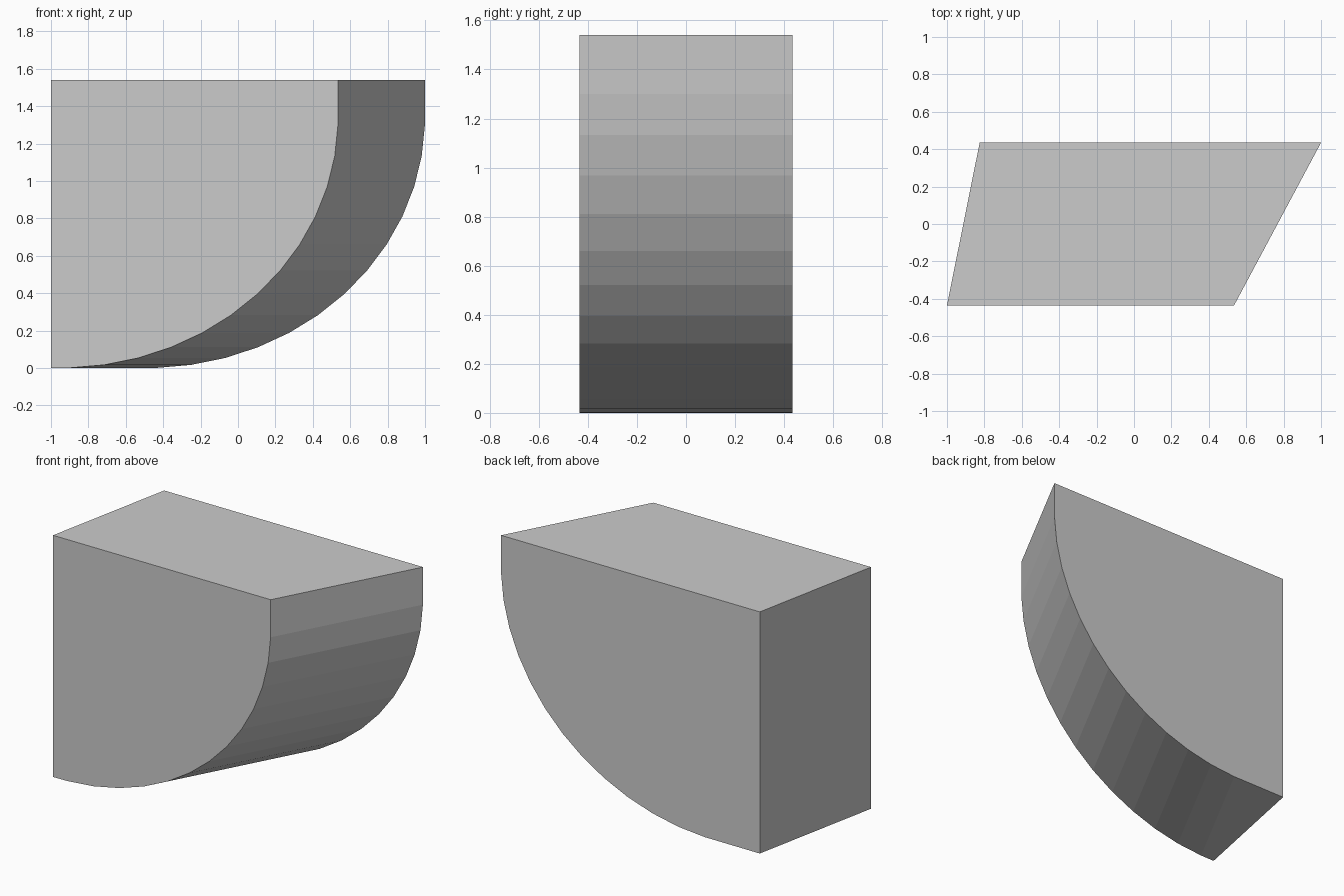
import bpy
import bmesh
from math import cos, sin, radians

cube = bpy.data.objects.get("Cube")
if cube:
    bpy.data.objects.remove(cube, do_unlink=True)

HEIGHT = 1.54
HALF_DEPTH = 0.435
RADIUS_X, RADIUS_Z = 1.485, 1.34
SEGMENTS, STEP, START = 12, 7.2, 1.7

# Single plain grey
grey = bpy.data.materials.new("plain_grey")
grey.use_nodes = True
colour = (0.6, 0.6, 0.6, 1)
grey.diffuse_color = colour
grey.node_tree.nodes["Principled BSDF"].inputs["Base Color"].default_value = colour


def profile(bm, y, left, right):
    """Flat top and left edge, with a faceted rounded lower right corner."""
    points = [(left, HEIGHT), (right, HEIGHT)]
    for i in range(SEGMENTS + 1):
        a = radians(START + i * STEP)
        points.append((right - RADIUS_X * (1 - cos(a)), RADIUS_Z * (1 - sin(a))))
    points.append((left, 0))
    return [bm.verts.new((x, y, z)) for x, z in points]


# Skewed block: both ends share the same curve, slid sideways
bm = bmesh.new()
front = profile(bm, -HALF_DEPTH, -1, 0.535)
back = profile(bm, HALF_DEPTH, -0.825, 1)
bm.faces.new(front)
bm.faces.new(back)
for i in range(len(front)):
    j = (i + 1) % len(front)
    bm.faces.new((front[i], front[j], back[j], back[i]))
bmesh.ops.recalc_face_normals(bm, faces=bm.faces)

mesh = bpy.data.meshes.new("rounded_skewed_block")
bm.to_mesh(mesh)
bm.free()
mesh.materials.append(grey)
block = bpy.data.objects.new("rounded_skewed_block", mesh)
bpy.context.collection.objects.link(block)
